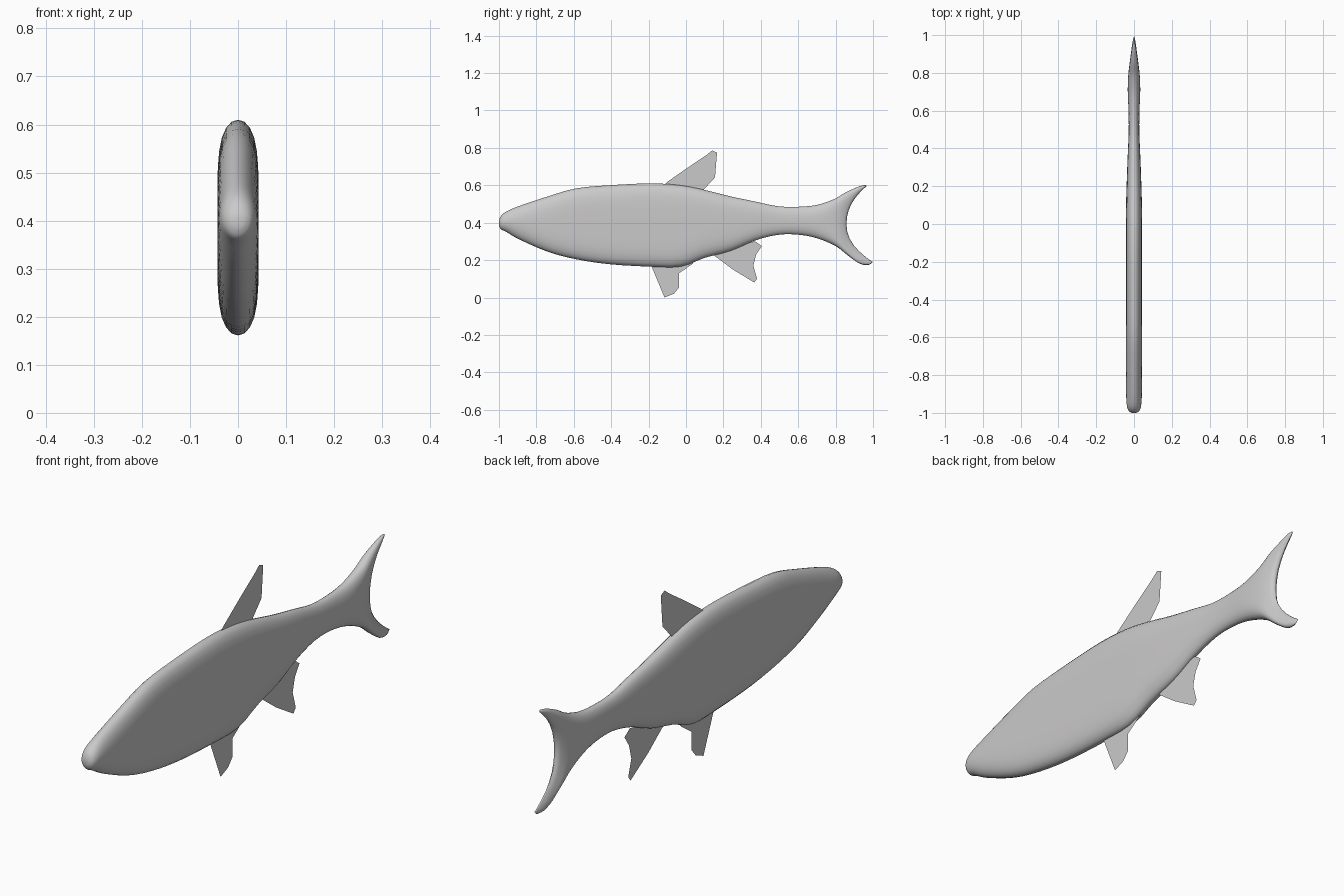
import bpy
import bmesh
import math

# Remove only the default cube
cube = bpy.data.objects.get("Cube")
if cube:
    bpy.data.objects.remove(cube, do_unlink=True)

RING = 32      # points around each body section
STEPS = 3      # smoothed sections between two stations


def make_material(name, colour):
    mat = bpy.data.materials.new(name)
    mat.use_nodes = True
    mat.diffuse_color = colour
    mat.node_tree.nodes["Principled BSDF"].inputs["Base Color"].default_value = colour
    return mat


def make_object(name, bm, mat):
    mesh = bpy.data.meshes.new(name)
    bm.to_mesh(mesh)
    bm.free()
    mesh.materials.append(mat)
    obj = bpy.data.objects.new(name, mesh)
    bpy.context.collection.objects.link(obj)
    return obj


def catmull(a, b, c, d, t):
    return 0.5 * (2 * b + (c - a) * t + (2 * a - 5 * b + 4 * c - d) * t * t
                  + (3 * b - a - 3 * c + d) * t ** 3)


def smooth_stations(rows):
    """Insert smoothly interpolated rows between the given stations."""
    last = len(rows) - 1
    result = []
    for i in range(last):
        group = [rows[max(i - 1, 0)], rows[i], rows[i + 1], rows[min(i + 2, last)]]
        for s in range(STEPS):
            result.append([catmull(*values, s / STEPS) for values in zip(*group)])
    result.append(list(rows[-1]))
    return result


def section(bm, y, top, bottom, width, sweep_top, sweep_bottom):
    """One rounded slab section, its ends swept back to form the tail fork."""
    half = (top - bottom) / 2
    power = max(2, half / max(width, 0.005))
    ring = []
    for k in range(RING):
        angle = math.tau * k / RING
        t = math.cos(angle)
        side = 1 if math.sin(angle) >= 0 else -1
        x = side * width * math.sqrt(max(0, 1 - abs(t) ** power))
        sweep = sweep_top if t > 0 else sweep_bottom
        ring.append(bm.verts.new((x, y + sweep * abs(t) ** 2.2,
                                  (top + bottom) / 2 + half * t)))
    return ring


def build_body(rows, mat):
    bm = bmesh.new()
    rings = [section(bm, *row) for row in smooth_stations(rows)]
    for a, b in zip(rings, rings[1:]):
        for k in range(RING):
            n = (k + 1) % RING
            bm.faces.new((a[k], a[n], b[n], b[k]))
    bm.faces.new(rings[0])
    # weld the sharp trailing edge of the tail
    bmesh.ops.remove_doubles(bm, verts=bm.verts[:], dist=0.0005)
    bmesh.ops.recalc_face_normals(bm, faces=bm.faces[:])
    obj = make_object("body_and_tail", bm, mat)
    for poly in obj.data.polygons:
        poly.use_smooth = True


def build_fin(name, outline, mat):
    """A paper-thin fin on the centre plane."""
    bm = bmesh.new()
    face = bm.faces.new([bm.verts.new((0, y, z)) for y, z in outline])
    bmesh.ops.triangulate(bm, faces=[face])
    make_object(name, bm, mat)


grey = make_material("pale grey", (0.6, 0.59, 0.59, 1))

# Trunk stations: y, top, bottom, half width
trunk = [
    (-1.0, 0.41, 0.385, 0.012), (-0.99, 0.435, 0.365, 0.028),
    (-0.96, 0.46, 0.35, 0.038), (-0.89, 0.49, 0.31, 0.042),
    (-0.74, 0.54, 0.245, 0.043), (-0.59, 0.583, 0.205, 0.043),
    (-0.41, 0.6, 0.178, 0.043), (-0.19, 0.61, 0.165, 0.043),
    (-0.03, 0.6, 0.165, 0.043), (0.1, 0.575, 0.212, 0.042),
    (0.24, 0.54, 0.25, 0.038), (0.37, 0.513, 0.305, 0.033),
    (0.49, 0.488, 0.335, 0.028), (0.6, 0.485, 0.336, 0.029),
]
# Tail stations add the backward sweep of the upper and lower lobes
tail = [
    (0.69, 0.495, 0.317, 0.033, 0.01, 0.01),
    (0.76, 0.525, 0.275, 0.032, 0.03, 0.04),
    (0.81, 0.56, 0.225, 0.027, 0.04, 0.055),
    (0.84, 0.59, 0.18, 0.018, 0.075, 0.09),
    (0.853, 0.602, 0.175, 0.01, 0.105, 0.125),
    (0.858, 0.595, 0.19, 0, 0.107, 0.14),
]
build_body([row + (0, 0) for row in trunk] + tail, grey)

# Fins as (y, z) outlines
build_fin("dorsal_fin", [
    (-0.13, 0.59), (-0.1, 0.618), (0.01, 0.695), (0.107, 0.76), (0.14, 0.786),
    (0.166, 0.775), (0.15, 0.71), (0.155, 0.642), (0.09, 0.572)], grey)
build_fin("pelvic_fin", [
    (-0.19, 0.18), (-0.145, 0.09), (-0.115, 0), (-0.065, 0.02), (-0.037, 0.053),
    (-0.037, 0.13), (0.03, 0.176), (0.07, 0.22)], grey)
build_fin("anal_fin", [
    (0.13, 0.24), (0.25, 0.15), (0.365, 0.08), (0.38, 0.1), (0.36, 0.17),
    (0.375, 0.23), (0.405, 0.275), (0.37, 0.3), (0.2, 0.27)], grey)
